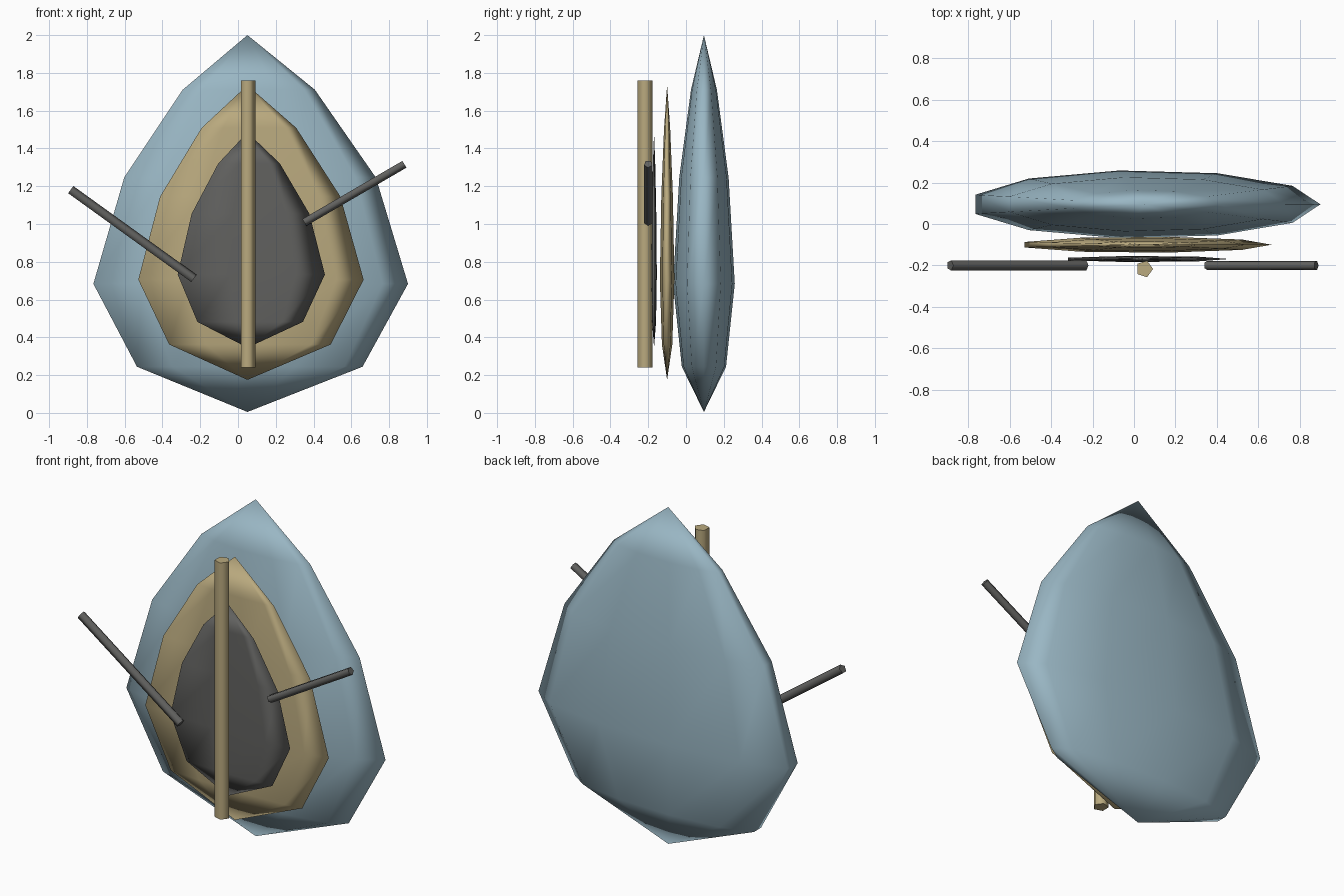
import bpy, bmesh, math
from mathutils import Vector

if "Cube" in bpy.data.objects:
    bpy.data.objects.remove(bpy.data.objects["Cube"])


def material(name, rgb):
    m = bpy.data.materials.new(name)
    m.diffuse_color = (*rgb, 1)
    m.use_nodes = True
    m.node_tree.nodes["Principled BSDF"].inputs["Base Color"].default_value = m.diffuse_color
    return m


blue = material("pale_blue", (0.32, 0.47, 0.55))
tan = material("sand", (0.49, 0.40, 0.21))
grey = material("dark_grey", (0.12, 0.12, 0.115))


def finish(bm, name, mat, angle):
    bmesh.ops.recalc_face_normals(bm, faces=bm.faces)
    me = bpy.data.meshes.new(name)
    bm.to_mesh(me)
    bm.free()
    me.materials.append(mat)
    ob = bpy.data.objects.new(name, me)
    bpy.context.collection.objects.link(ob)
    bpy.ops.object.select_all(action='DESELECT')
    ob.select_set(True)
    bpy.context.view_layer.objects.active = ob
    bpy.ops.object.shade_smooth_by_angle(angle=math.radians(angle))
    return ob


# ring profile of a teardrop: (height fraction, radius fraction)
TEARDROP = [(0.12, 0.717), (0.34, 1.0), (0.622, 0.80), (0.855, 0.42)]


def petal(name, mat, sides, y, z0, z1, rx, ry):
    """Flattened teardrop, pointed at both ends."""
    bm = bmesh.new()
    h = z1 - z0
    rings = []
    for t, r in TEARDROP:
        rings.append([bm.verts.new((0.05 + rx * r * math.cos(a), y + ry * r * math.sin(a), z0 + h * t))
                      for a in (2 * math.pi * i / sides for i in range(sides))])
    low, top = bm.verts.new((0.05, y, z0)), bm.verts.new((0.05, y, z1))
    for i in range(sides):
        j = (i + 1) % sides
        bm.faces.new((low, rings[0][j], rings[0][i]))
        bm.faces.new((top, rings[-1][i], rings[-1][j]))
        for a, b in zip(rings, rings[1:]):
            bm.faces.new((a[i], a[j], b[j], b[i]))
    return finish(bm, name, mat, 180)


def rod(name, mat, p, q, radius, sides):
    """Straight round bar from p to q."""
    p, q = Vector(p), Vector(q)
    d = (q - p).normalized()
    v = Vector((0, 1, 0))
    u = v.cross(d)
    bm = bmesh.new()
    ends = []
    for c in (p, q):
        ends.append([bm.verts.new(c + radius * (u * math.cos(a) + v * math.sin(a)))
                     for a in (2 * math.pi * i / sides for i in range(sides))])
    for i in range(sides):
        j = (i + 1) % sides
        bm.faces.new((ends[0][i], ends[0][j], ends[1][j], ends[1][i]))
    bm.faces.new(ends[0][::-1])
    bm.faces.new(ends[1])
    return finish(bm, name, mat, 80)


# layered teardrop body
petal("outer_shell", blue, 11, 0.095, 0.005, 2.0, 0.85, 0.165)
petal("middle_layer", tan, 9, -0.10, 0.175, 1.735, 0.615, 0.039)
petal("inner_layer", grey, 7, -0.169, 0.345, 1.485, 0.41, 0.015)

# central spine and the two side sticks
rod("centre_spine", tan, (0.05, -0.217, 0.24), (0.05, -0.217, 1.76), 0.042, 5)
rod("left_stick", grey, (-0.235, -0.2, 0.71), (-0.887, -0.2, 1.18), 0.026, 5)
rod("right_stick", grey, (0.35, -0.2, 1.01), (0.88, -0.2, 1.318), 0.023, 5)
